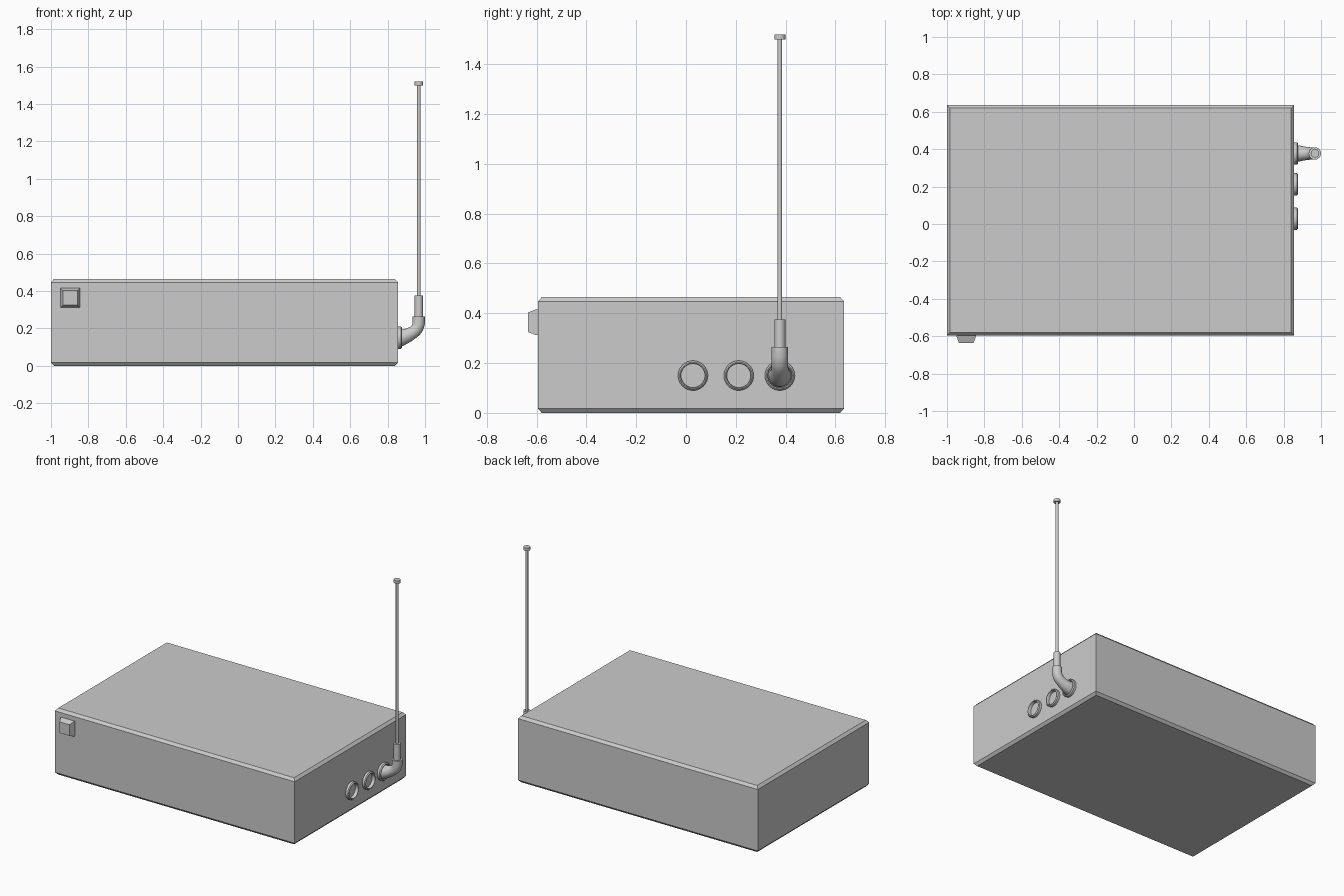
import bpy, bmesh
from math import cos, sin, pi, radians
from mathutils import Vector

if "Cube" in bpy.data.objects:
    bpy.data.objects.remove(bpy.data.objects["Cube"])

WALL = 0.855                      # x of the right wall
PORT_Z = 0.15
PORT_Y = (0.028, 0.212, 0.377)
MAST_X = 0.967


def finish(name, bm, smooth=False):
    bmesh.ops.recalc_face_normals(bm, faces=bm.faces)
    mesh = bpy.data.meshes.new(name)
    bm.to_mesh(mesh)
    bm.free()
    ob = bpy.data.objects.new(name, mesh)
    bpy.context.collection.objects.link(ob)
    if smooth:
        bpy.ops.object.select_all(action='DESELECT')
        bpy.context.view_layer.objects.active = ob
        ob.select_set(True)
        bpy.ops.object.shade_smooth_by_angle(angle=radians(35))
    return ob


def loft(name, rings, closed=False, smooth=False):
    """Skin a list of rings; cap the ends, or join last to first if closed."""
    bm = bmesh.new()
    rows = [[bm.verts.new(p) for p in ring] for ring in rings]
    n = len(rows[0])
    pairs = list(zip(rows, rows[1:]))
    if closed:
        pairs.append((rows[-1], rows[0]))
    else:
        bm.faces.new(rows[0])
        bm.faces.new(rows[-1])
    for a, b in pairs:
        for i in range(n):
            j = (i + 1) % n
            bm.faces.new((a[i], a[j], b[j], b[i]))
    return finish(name, bm, smooth)


def circle(center, tangent, r, n=32):
    """Ring of points round a direction lying in the xz plane."""
    t = Vector(tangent).normalized()
    side = Vector((0, 1, 0))
    up = t.cross(side)
    return [Vector(center) + r * (cos(2 * pi * i / n) * side + sin(2 * pi * i / n) * up)
            for i in range(n)]


def rect_z(inset, z):
    x0, x1, y0, y1 = -1 + inset, WALL - inset, -0.595 + inset, 0.635 - inset
    return [(x0, y0, z), (x1, y0, z), (x1, y1, z), (x0, y1, z)]


def rect_y(half, y):
    cx, cz = -0.897, 0.364
    return [(cx + a * half, y, cz + b * half)
            for a, b in ((-1, -1), (1, -1), (1, 1), (-1, 1))]


# Case with chamfered top and bottom rims
loft("case", [rect_z(0.016, 0), rect_z(0, 0.018), rect_z(0, 0.447), rect_z(0.016, 0.465)])

# Tapered push button on the front
loft("power_button", [rect_y(0.052, -0.59), rect_y(0.052, -0.602), rect_y(0.039, -0.635)])

# Three socket rings on the right wall
ring_profile = [(WALL - 0.003, 0.06), (WALL + 0.016, 0.06), (WALL + 0.022, 0.054),
                (WALL + 0.022, 0.050), (WALL + 0.018, 0.048), (WALL - 0.003, 0.048)]
for k, y in enumerate(PORT_Y):
    loft(f"socket_ring_{k + 1}",
         [circle((x, y, PORT_Z), (1, 0, 0), r) for x, r in ring_profile],
         closed=True, smooth=True)

# Tapered elbow joint carrying the antenna
ay = PORT_Y[2]
elbow_path = [(0.85, 0.15, 1, 0, 0.047), (0.878, 0.15, 1, 0.1, 0.044),
              (0.910, 0.164, 1, 0.45, 0.037), (0.931, 0.176, 1, 0.6, 0.034),
              (0.947, 0.187, 0.9, 0.9, 0.033), (0.959, 0.202, 0.5, 1, 0.033),
              (MAST_X, 0.225, 0, 1, 0.033), (MAST_X, 0.264, 0, 1, 0.033)]
loft("antenna_elbow",
     [circle((x, ay, z), (tx, 0, tz), r) for x, z, tx, tz, r in elbow_path], smooth=True)

# Sleeve, rod and tip of the antenna
for name, z0, z1, r in (("antenna_sleeve", 0.25, 0.376, 0.022),
                        ("antenna_rod", 0.36, 1.505, 0.0095),
                        ("antenna_tip", 1.50, 1.52, 0.022)):
    loft(name, [circle((MAST_X, ay, z), (0, 0, 1), r, 24) for z in (z0, z1)], smooth=True)
